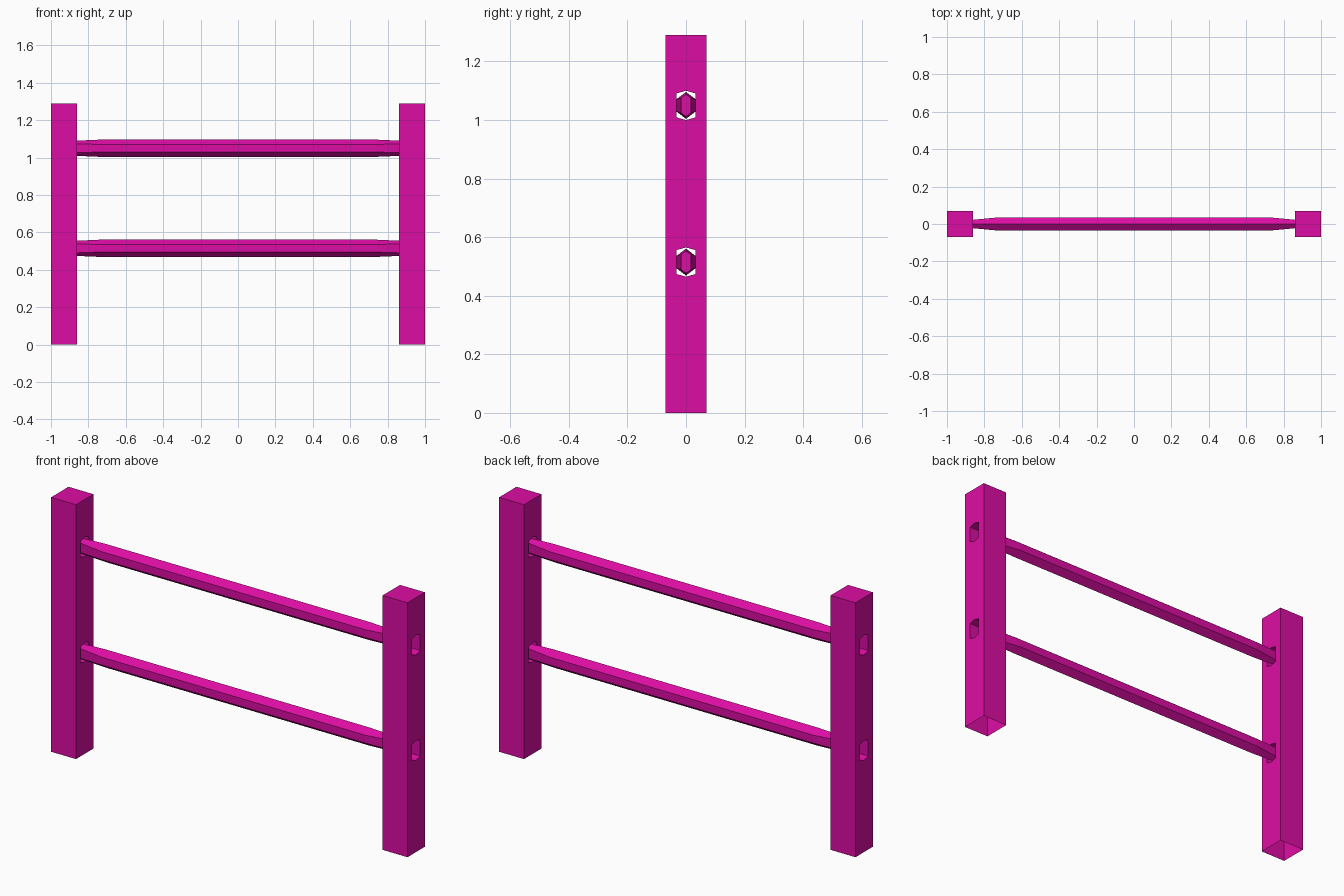
import bpy
import bmesh

cube = bpy.data.objects.get("Cube")
if cube:
    bpy.data.objects.remove(cube, do_unlink=True)

HEIGHT = 1.29
HALF = 0.07                  # half width of a post
RAIL_HEIGHTS = {"lower": 0.515, "upper": 1.05}

magenta = bpy.data.materials.new("magenta_paint")
colour = (0.72, 0.004, 0.37, 1.0)
magenta.diffuse_color = colour
magenta.use_nodes = True
magenta.node_tree.nodes["Principled BSDF"].inputs["Base Color"].default_value = colour


def finish(bm, name):
    bmesh.ops.recalc_face_normals(bm, faces=bm.faces)
    mesh = bpy.data.meshes.new(name)
    bm.to_mesh(mesh)
    bm.free()
    mesh.materials.append(magenta)
    obj = bpy.data.objects.new(name, mesh)
    bpy.context.collection.objects.link(obj)
    return obj


def hexagon(bm, x, z, width, shoulder, apex):
    """Upright six-sided ring across the x axis."""
    outline = [(0, apex), (width, shoulder), (width, -shoulder),
               (0, -apex), (-width, -shoulder), (-width, shoulder)]
    return [bm.verts.new((x, y, z + dz)) for y, dz in outline]


def loop_edges(bm, verts):
    return [bm.edges.new((v, verts[i - 1])) for i, v in enumerate(verts)]


def make_post(name, centre):
    """Square post with two through slots and an open underside."""
    bm = bmesh.new()
    x = centre - HALF
    corners = [(-HALF, 0), (HALF, 0), (HALF, HEIGHT), (-HALF, HEIGHT)]
    edges = loop_edges(bm, [bm.verts.new((x, y, z)) for y, z in corners])
    for z in RAIL_HEIGHTS.values():
        edges += loop_edges(bm, hexagon(bm, x, z, 0.032, 0.041, 0.05))
    bmesh.ops.triangle_fill(bm, edges=edges, use_beauty=True,
                            normal=(1, 0, 0))
    # Extrude the pierced side into a post, keeping the first side
    side = bm.faces[:]
    copy = bmesh.ops.extrude_face_region(bm, geom=side, use_keep_orig=True)
    moved = [g for g in copy["geom"] if isinstance(g, bmesh.types.BMVert)]
    bmesh.ops.translate(bm, verts=moved, vec=(2 * HALF, 0, 0))
    # Leave the foot open
    foot = [f for f in bm.faces if all(v.co.z < 0.001 for v in f.verts)]
    bmesh.ops.delete(bm, geom=foot, context="FACES")
    finish(bm, name)


def make_rail(name, z):
    """Six-sided rail whose ends taper into the post slots."""
    bm = bmesh.new()
    tip = (0.017, 0.026, 0.038)
    body = (0.034, 0.02, 0.046)
    stations = [(-0.92, tip), (-0.74, body), (0.74, body), (0.92, tip)]
    rings = [hexagon(bm, x, z, *size) for x, size in stations]
    for a, b in zip(rings, rings[1:]):
        for i in range(6):
            bm.faces.new((a[i - 1], a[i], b[i], b[i - 1]))
    bm.faces.new(rings[0])
    bm.faces.new(rings[-1])
    finish(bm, name)


make_post("left_post", 1 - HALF)
make_post("right_post", HALF - 1)
for level, z in RAIL_HEIGHTS.items():
    make_rail(level + "_rail", z)
